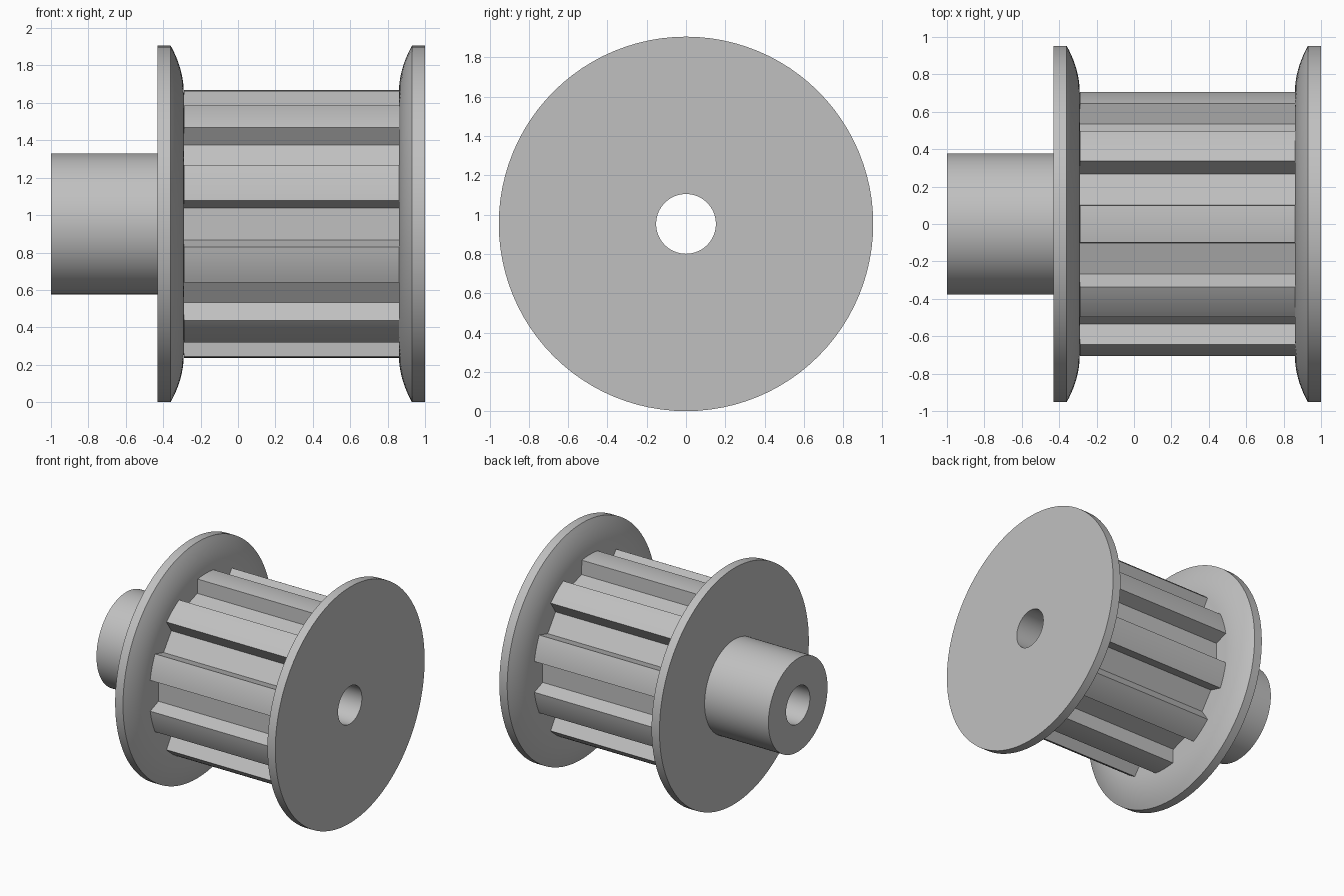
import bpy, bmesh, math

cube = bpy.data.objects.get("Cube")
if cube:
    bpy.data.objects.remove(cube, do_unlink=True)

AXIS_Z = 0.953      # height of the shaft axis
RIM = 0.953         # flange radius
BORE = 0.152
SEGMENTS = 96
TEETH = 10
TIP = 0.717         # tooth tip radius
FLOOR = 0.60        # distance from axis to groove floor
FLOOR_HALF = 0.085  # half width of groove floor

metal = bpy.data.materials.new("grey_metal")
metal.use_nodes = True
GREY = (0.53, 0.53, 0.53, 1)
metal.diffuse_color = GREY
metal.node_tree.nodes["Principled BSDF"].inputs["Base Color"].default_value = GREY


def finish(bm, name):
    bmesh.ops.recalc_face_normals(bm, faces=bm.faces)
    mesh = bpy.data.meshes.new(name)
    bm.to_mesh(mesh)
    bm.free()
    mesh.materials.append(metal)
    obj = bpy.data.objects.new(name, mesh)
    bpy.context.collection.objects.link(obj)
    obj.location.z = AXIS_Z
    bpy.ops.object.select_all(action="DESELECT")
    obj.select_set(True)
    bpy.context.view_layer.objects.active = obj
    bpy.ops.object.shade_smooth_by_angle(angle=math.radians(20))


def ring(bm, x, points):
    return [bm.verts.new((x, y, z)) for y, z in points]


def circle(r):
    steps = [math.tau * i / SEGMENTS for i in range(SEGMENTS)]
    return [(r * math.sin(a), r * math.cos(a)) for a in steps]


def bridge(bm, a, b):
    for i in range(len(a)):
        j = (i + 1) % len(a)
        bm.faces.new((a[i], a[j], b[j], b[i]))


def lathe(name, profile):
    """Revolve a closed (x, radius) profile around the shaft axis."""
    bm = bmesh.new()
    rings = [ring(bm, x, circle(r)) for x, r in profile]
    for i, loop in enumerate(rings):
        bridge(bm, loop, rings[(i + 1) % len(rings)])
    finish(bm, name)


def flange(name, outer_x, inward):
    """Disc with a straight rim and a domed inner face."""
    dome = []
    for i in range(11):
        t = 1 - i / 10
        dome.append((outer_x + inward * (0.14 - 0.07 * t * t), 0.70 + (RIM - 0.70) * t))
    face_x = outer_x + inward * 0.14
    lathe(name, [(outer_x, BORE), (outer_x, RIM)] + dome + [(face_x, BORE)])


# Hub and flanges
lathe("hub", [(-1, BORE), (-1, 0.377), (-0.43, 0.377), (-0.43, BORE)])
flange("right_flange", -0.43, 1)
flange("left_flange", 1, -1)

# Toothed drum: rounded tooth tips with flat-bottomed grooves between them
outline = []
for k in range(TEETH):
    mid = math.tau * k / TEETH
    for i in range(-4, 5):
        a = mid + math.radians(2 * i)
        outline.append((TIP * math.sin(a), TIP * math.cos(a)))
    g = mid + math.pi / TEETH
    for s in (-FLOOR_HALF, FLOOR_HALF):
        outline.append((FLOOR * math.sin(g) + s * math.cos(g),
                        FLOOR * math.cos(g) - s * math.sin(g)))

bm = bmesh.new()
ends = []
for x in (-0.29, 0.86):
    ends.append((ring(bm, x, outline), ring(bm, x, circle(BORE))))
bridge(bm, ends[0][0], ends[1][0])
bridge(bm, ends[0][1], ends[1][1])
for loops in ends:
    edges = [bm.edges.get((loop[i - 1], loop[i])) for loop in loops for i in range(len(loop))]
    bmesh.ops.triangle_fill(bm, edges=edges, use_beauty=True)
finish(bm, "toothed_drum")
